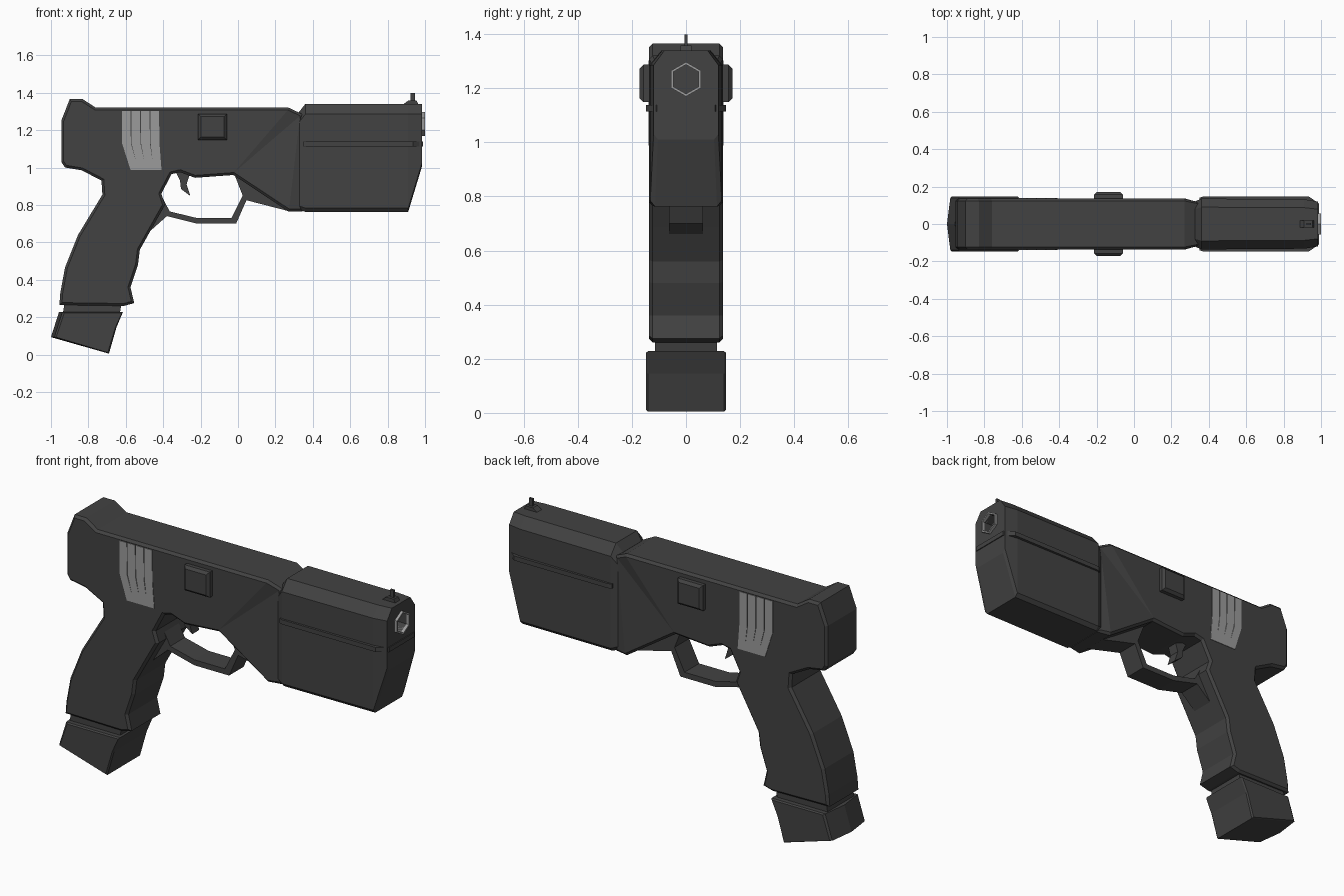
import bpy, bmesh
from math import sin, cos, pi

if "Cube" in bpy.data.objects:
    bpy.data.objects.remove(bpy.data.objects["Cube"])


def material(name, v):
    m = bpy.data.materials.new(name)
    m.diffuse_color = (v, v, v, 1)
    m.use_nodes = True
    m.node_tree.nodes["Principled BSDF"].inputs["Base Color"].default_value = m.diffuse_color
    return m


DARK = material("dark_grey", 0.055)
LIGHT = material("light_grey", 0.33)


def loft(name, rings, mat=DARK, bevel=0.0):
    """Skin equal-length rings and cap the ends; optionally chamfer the cap rims."""
    bm = bmesh.new()
    vs = [[bm.verts.new(p) for p in r] for r in rings]
    n = len(rings[0])
    for a, b in zip(vs, vs[1:]):
        for i in range(n):
            j = (i + 1) % n
            bm.faces.new((a[i], a[j], b[j], b[i]))
    caps = [bm.faces.new(vs[0]), bm.faces.new(vs[-1])]
    bmesh.ops.recalc_face_normals(bm, faces=bm.faces)
    if bevel:
        rim = list({e for f in caps for e in f.edges})
        bmesh.ops.bevel(bm, geom=rim, offset=bevel, segments=1,
                        affect='EDGES', profile=0.5)
    bmesh.ops.triangulate(bm, faces=[f for f in bm.faces if len(f.verts) > 4])
    me = bpy.data.meshes.new(name)
    bm.to_mesh(me)
    bm.free()
    me.materials.append(mat)
    ob = bpy.data.objects.new(name, me)
    bpy.context.collection.objects.link(ob)
    return ob


def prism(name, pts, half, mat=DARK, bevel=0.0):
    """Side profile (x, z) extruded symmetrically across y."""
    return loft(name, [[(x, y, z) for x, z in pts] for y in (-half, half)], mat, bevel)


def box(x0, x1, z0, z1):
    return [(x0, z0), (x1, z0), (x1, z1), (x0, z1)]


# Body and grip as one side profile
body = prism("body_and_grip", [
    (-.945, 1.25), (-.90, 1.365), (-.83, 1.365), (-.76, 1.32), (.27, 1.32),
    (.345, 1.285), (.345, .765), (.27, .765), (-.025, .96), (-.23, .945),
    (-.31, .975), (-.355, .965), (-.41, .86), (-.39, .80), (-.455, .685),
    (-.525, .56), (-.535, .48), (-.575, .36), (-.555, .275), (-.61, .26),
    (-.955, .265), (-.95, .33), (-.925, .465), (-.855, .64), (-.725, .855),
    (-.73, .93), (-.835, .985), (-.925, 1.0), (-.945, 1.03)], .136, bevel=.013)
for v in body.data.vertices:          # narrow neck behind the front shroud
    if v.co.x > .3:
        v.co.y *= .88

# Front shroud: cross-sections along x
def section(x, top, bottom, k):
    half = [(.09, top), (.136, top - .055), (.136, bottom + .02), (.118, bottom)]
    pts = half + [(-y, z) for y, z in reversed(half)]
    return [(x, y * k, z) for y, z in pts]


shroud = loft("front_shroud", [
    section(.325, 1.295, .775, .88), section(.36, 1.34, .763, 1),
    section(.91, 1.34, .763, .97), section(.985, 1.34, 1.01, .88)])

# Ridge wrapped round the shroud
outline = [(.35, .14), (.37, .147), (.935, .147), (.99, .108)]
outline += [(x, -y) for x, y in reversed(outline)]
loft("shroud_ridge", [[(x, y, z) for x, y in outline] for z in (1.113, 1.138)])

# Hexagonal muzzle with a bored recess
def hexagon(x, r):
    return [(x, r * sin(i * pi / 3), 1.233 + r * cos(i * pi / 3)) for i in range(6)]


muzzle = loft("muzzle_ring", [hexagon(.80, .064), hexagon(1.0, .064)], LIGHT)
bore = loft("bore_cutter", [hexagon(.88, .054), hexagon(1.05, .054)])
bore.hide_render = True
bore.hide_viewport = False
bore.display_type = 'WIRE'
for ob in (muzzle, shroud):
    mod = ob.modifiers.new("bore", 'BOOLEAN')
    mod.operation = 'DIFFERENCE'
    mod.solver = 'EXACT'
    mod.object = bore
bpy.context.view_layer.update()
dg = bpy.context.evaluated_depsgraph_get()
for ob in (muzzle, shroud):
    me = bpy.data.meshes.new_from_object(ob.evaluated_get(dg))
    ob.modifiers.clear()
    ob.data = me
bpy.data.objects.remove(bore)

# Trigger guard and trigger
prism("trigger_guard", [
    (-.47, .66), (-.38, .74), (-.22, .70), (-.01, .70), (.045, .825), (.27, .767),
    (.22, .82), (-.02, .965), (.025, .85), (-.035, .73), (-.22, .73),
    (-.365, .765), (-.41, .85), (-.46, .80)], .063)
prism("trigger", [(-.34, .99), (-.25, .99), (-.275, .91), (-.255, .848),
                  (-.305, .885), (-.31, .93)], .03)

# Magazine neck and base, slightly bulged at the back
prism("magazine_neck", [(-.925, .29), (-.62, .29), (-.635, .20), (-.94, .20)], .115)
def base_ring(y, back, inset):
    return [(-.957 + inset - back, y, .228 - inset), (-.615 - inset, y, .228 - inset),
            (-.65 - inset, y, .145), (-.69 - inset, y, .005 + inset),
            (-1.0 + inset - back, y, .093)]


loft("magazine_base", [base_ring(-.148, -.022, .006), base_ring(-.14, -.018, 0),
                       base_ring(0, 0, 0),
                       base_ring(.14, -.018, 0), base_ring(.148, -.022, .006)])

# Side buttons: stepped pads showing on both sides
prism("side_buttons", box(-.213, -.06, 1.148, 1.287), .171, bevel=.014)

# Light grip slats showing on both sides
for i in range(4):
    x = -.62 + i * .051
    prism(f"slide_slat_{i + 1}", [
        (x, 1.303), (x + .045, 1.303), (x + .047, 1.13), (x + .088 - i * .01, .988),
        (x + .045 - i * .01, .988), (x, 1.13)], .139, LIGHT)

# Front sight
prism("sight_base", [(.88, 1.335), (.965, 1.335), (.955, 1.358), (.91, 1.358)], .02)
prism("sight_post", box(.923, .945, 1.35, 1.398), .006)
